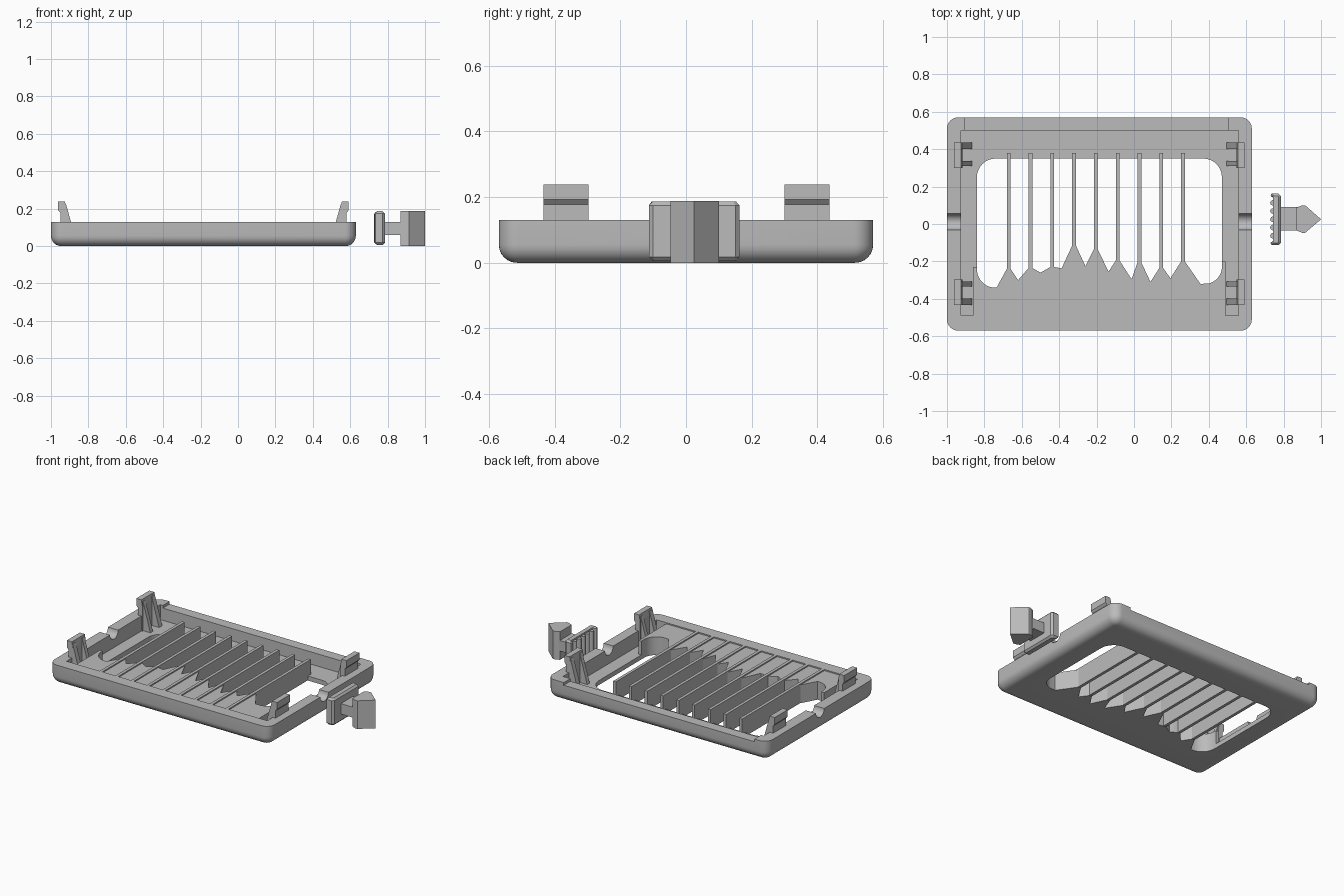
import bpy, bmesh, math
from mathutils import Vector

if "Cube" in bpy.data.objects:
    bpy.data.objects.remove(bpy.data.objects["Cube"])

grey = bpy.data.materials.new("mid grey")
grey.diffuse_color = (0.5, 0.5, 0.5, 1)
grey.use_nodes = True
grey.node_tree.nodes["Principled BSDF"].inputs["Base Color"].default_value = grey.diffuse_color
CX = -0.185  # middle of the tray in x


def prism(name, pts, lo, hi, axis="z"):
    """Extrude a 2D outline: (x, y) along z, (x, z) along y, or (y, z) along x."""
    place = {"z": lambda a, b, c: (a, b, c), "y": lambda a, b, c: (a, c, b),
             "x": lambda a, b, c: (c, a, b)}[axis]
    bm = bmesh.new()
    face = bm.faces.new([bm.verts.new(place(a, b, lo)) for a, b in pts])
    ext = bmesh.ops.extrude_face_region(bm, geom=[face])
    move = Vector(place(0, 0, hi - lo))
    bmesh.ops.translate(bm, vec=move, verts=[v for v in ext["geom"] if isinstance(v, bmesh.types.BMVert)])
    bmesh.ops.recalc_face_normals(bm, faces=bm.faces)
    me = bpy.data.meshes.new(name)
    bm.to_mesh(me)
    bm.free()
    ob = bpy.data.objects.new(name, me)
    bpy.context.collection.objects.link(ob)
    me.materials.append(grey)
    return ob


def rect(x0, x1, y0, y1):
    return [(x0, y0), (x1, y0), (x1, y1), (x0, y1)]


def arc(cx, cy, rx, ry, a0, a1, n=8):
    return [(cx + rx * math.cos(math.radians(a0 + (a1 - a0) * i / n)),
             cy + ry * math.sin(math.radians(a0 + (a1 - a0) * i / n))) for i in range(n + 1)]


def cut(ob, cutter):
    m = ob.modifiers.new("cut", "BOOLEAN")
    m.operation, m.solver, m.object = "DIFFERENCE", "EXACT", cutter
    bpy.context.view_layer.objects.active = ob
    bpy.ops.object.modifier_apply(modifier=m.name)
    bpy.data.objects.remove(cutter)


def bevel(ob, width, segments, test):
    bm = bmesh.new()
    bm.from_mesh(ob.data)
    edges = [e for e in bm.edges if test(e.verts[0].co, e.verts[1].co)]
    bmesh.ops.bevel(bm, geom=edges, offset=width, segments=segments, profile=0.5, affect="EDGES")
    bm.to_mesh(ob.data)
    bm.free()


def smooth(ob):
    bpy.ops.object.select_all(action="DESELECT")
    ob.select_set(True)
    bpy.context.view_layer.objects.active = ob
    bpy.ops.object.shade_smooth_by_angle(angle=math.radians(30))


# Comb edge: prong tips at the slats, valleys between them
tip_y = [-.24, -.235, -.23, -.115, -.135, -.195, -.205, -.235, -.20]
valleys = [(-.62, -.30), (-.50, -.26), (-.387, -.237), (-.26, -.225), (-.136, -.255),
           (-.013, -.295), (.088, -.31), (.195, -.29), (.355, -.32)]
slat_x = [-.67 + .1165 * i for i in range(9)]
comb = arc(-.745, -.24, .095, .10, 180, 270) + [(-.735, -.34)]
for x, y, v in zip(slat_x, tip_y, valleys):
    comb += [(x - .01, y), (x + .01, y), v]
comb += arc(.38, -.23, .09, .09, 280, 360)

# Tray with rounded underside, cavity, window, lowered back rim and side grooves
tray = prism("tray", arc(.57, .51, .06, .06, 0, 90) + arc(-.94, .51, .06, .06, 90, 180)
             + arc(-.94, -.51, .06, .06, 180, 270) + arc(.57, -.51, .06, .06, 270, 360), 0, .13)
bevel(tray, .055, 6, lambda a, b: a.z < .001 and b.z < .001)
cut(tray, prism("cavity_cutter", rect(-.925, .56, -.49, .50), .03, .3))
window = comb + arc(.37, .25, .10, .10, 0, 90) + arc(-.74, .25, .10, .10, 90, 180)
cut(tray, prism("window_cutter", window, -.1, .2))
cut(tray, prism("rim_cutter", rect(-.905, .505, .45, .7), .112, .3))
cut(tray, prism("groove_cutter", arc(.012, .13, .043, .043, 0, 345, 23), -1.2, .8, "x"))
smooth(tray)

# Raised front comb block
block = prism("comb_block", [(.49, -.20), (.49, -.492), (-.86, -.492), (-.86, -.23), (-.84, -.23)]
              + comb + [(.47, -.20)], .02, .122)
smooth(block)

# Slats
for x in slat_x:
    prism("slat", rect(x - .01, x + .01, -.492, .35), .002, .13)
    prism("slat_end", rect(x - .01, x + .01, .35, .38), .02, .13)

# Snap clips with paired gussets, mirrored to all four corners
hook = [(-.95, .03), (-.95, .178), (-.962, .192), (-.962, .238), (-.925, .238), (-.918, .2), (-.918, .03)]
gusset = [(-.925, .03), (-.925, .225), (-.92, .225), (-.865, .03)]
for sx in (1, -1):
    def side(pts):
        return pts if sx == 1 else [(2 * CX - x, z) for x, z in pts]
    for s in (1, -1):
        off = .003 if s == -1 else 0
        for name, pts, y0, y1 in (("clip", hook, .30, .437), ("clip_gusset", gusset, .31, .337),
                                  ("clip_gusset", gusset, .402, .435)):
            a, b = sorted((s * y0 + off, s * y1 + off))
            prism(name, side(pts), a, b, "y")

# Separate latch: grip plate, neck and wedge head
plate = prism("latch_plate", [(.785, -.10), (.785, .15), (.772, .163), (.735, .163), (.73, .15),
                              (.75, .135), (.75, -.085), (.73, -.10), (.735, -.113), (.772, -.113)], .006, .187)
bevel(plate, .012, 1, lambda a, b: abs(a.z - b.z) < .001)
for i in range(5):
    ridge = prism("latch_ridge", arc(.748, .025 + (i - 2) * .044, .02, .016, 0, 337.5, 15), .02, .172)
    smooth(ridge)
prism("latch_neck", rect(.78, .88, -.035, .09), .06, .13)
prism("latch_head", [(.87, -.035), (.90, -.047), (.915, -.047), (1, .025), (.915, .10), (.90, .10), (.87, .088)],
      0, .188)
